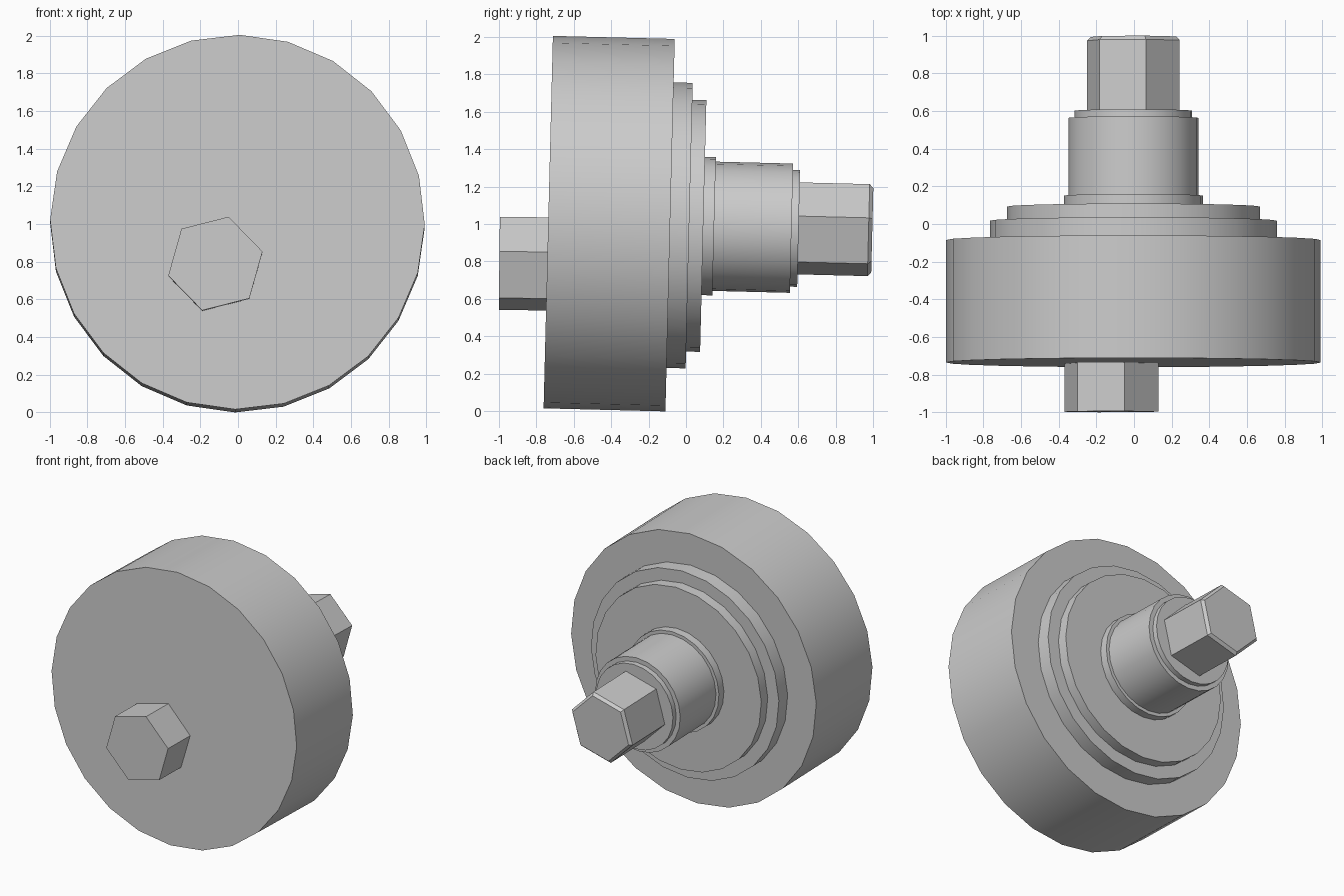
import bpy, bmesh
from math import sin, cos, radians

if "Cube" in bpy.data.objects:
    bpy.data.objects.remove(bpy.data.objects["Cube"])


def prism(name, origin, tilt, profile, sides, roll, smooth=False):
    """Closed solid from (y distance, radius) sections along a nearly-y axis."""
    ox, oy, oz = origin
    bm = bmesh.new()
    rings = []
    for y, r in profile:
        d = (y - oy) / cos(tilt)
        ring = []
        for i in range(sides):
            a = radians(roll + 360 * i / sides)
            u, v = r * cos(a), r * sin(a)
            ring.append(bm.verts.new((ox + u,
                                      y + v * sin(tilt),
                                      oz - d * sin(tilt) + v * cos(tilt))))
        rings.append(ring)
    for p, q in zip(rings, rings[1:]):
        for i in range(sides):
            j = (i + 1) % sides
            bm.faces.new((p[i], p[j], q[j], q[i]))
    bm.faces.new(rings[0])
    bm.faces.new(rings[-1])
    bmesh.ops.recalc_face_normals(bm, faces=bm.faces)
    mesh = bpy.data.meshes.new(name)
    bm.to_mesh(mesh)
    bm.free()
    ob = bpy.data.objects.new(name, mesh)
    bpy.context.collection.objects.link(ob)
    if smooth:
        bpy.ops.object.select_all(action='DESELECT')
        ob.select_set(True)
        bpy.context.view_layer.objects.active = ob
        bpy.ops.object.shade_smooth_by_angle(angle=radians(30))
    return ob


MAIN = (-0.003, -0.735, 1.01)
TILT = 0.025

# Round stack: big wheel, two steps, shaft base ring, shaft and collar
for name, y0, y1, r in [
    ("wheel", -0.735, -0.085, 0.994),
    ("outer_step", -0.085, 0.017, 0.762),
    ("inner_step", 0.017, 0.092, 0.672),
    ("shaft_base_ring", 0.092, 0.150, 0.369),
    ("shaft", 0.150, 0.563, 0.345),
    ("shaft_collar", 0.563, 0.601, 0.312),
]:
    prism(name, MAIN, TILT, [(y0, r), (y1, r)], 24, -0.7, smooth=True)

# Hexagonal drive end with chamfered tip
prism("hex_drive", MAIN, TILT,
      [(0.601, 0.254), (0.974, 0.254), (0.994, 0.234)], 6, 15)

# Off-centre hexagonal handle stub on the front face
prism("front_hex_stub", (-0.12, -0.996, 0.79), 0.012,
      [(-0.996, 0.258), (-0.735, 0.258)], 6, 14.3)
